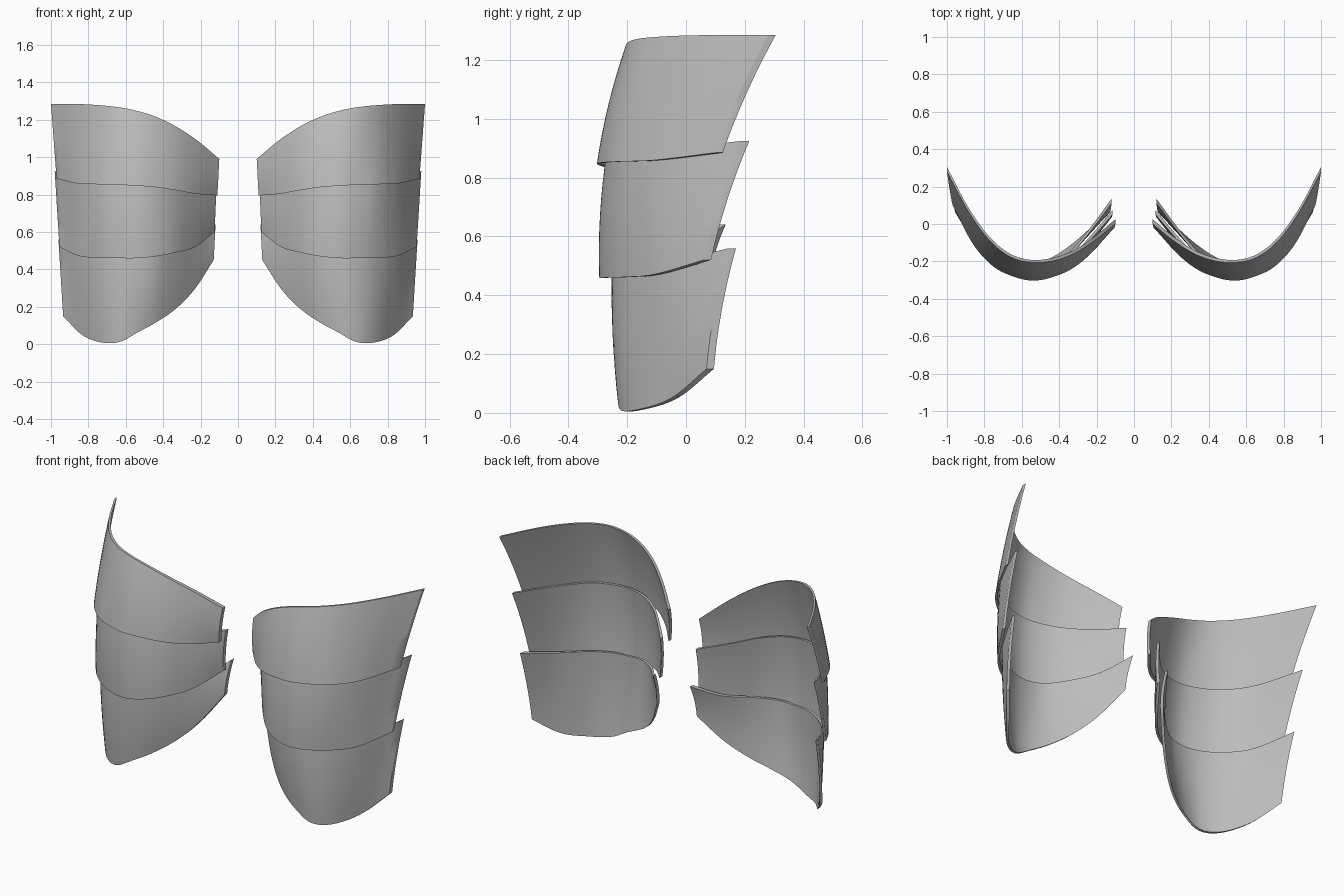
import bpy
import bmesh

default_cube = bpy.data.objects.get("Cube")
if default_cube:
    bpy.data.objects.remove(default_cube, do_unlink=True)

# Plain grey metal
steel = bpy.data.materials.new("grey_steel")
steel.use_nodes = True
colour = (0.5, 0.5, 0.5, 1)
steel.diffuse_color = colour
steel.node_tree.nodes["Principled BSDF"].inputs["Base Color"].default_value = colour

OVERLAP = 0.04


def spline(values, u):
    """Smooth curve through evenly spaced values, u running from 0 to 1."""
    last = len(values) - 1
    i = min(int(u * last), last - 1)
    t = u * last - i
    b, c = values[i], values[i + 1]
    a = values[i - 1] if i > 0 else 2 * b - c
    d = values[i + 2] if i + 2 <= last else 2 * c - b
    return b + t * ((c - a) + t * ((2 * a - 5 * b + 4 * c - d)
                                   + t * (3 * (b - c) + d - a))) / 2


# Rim heights, from the inner end to the outer end
crown = [.99, 1.085, 1.16, 1.215, 1.25, 1.27, 1.28, 1.285, 1.285]
upper_seam = [.795, .803, .822, .838, .847, .852, .855, .86, .885]
lower_seam = [.6, .52, .49, .47, .46, .46, .462, .472, .52]
hem = [.45, .295, .19, .12, .065, .012, .01, .05, .15]


def tucked(seam):
    """Top rim of a plate that slides under the one above."""
    return [z + OVERLAP for z in seam]


# Each plate has a top and a bottom rim: (inner x, outer x), depths, heights
plates = {
    "upper_plate": (
        ((.1, 1), [0, -.09, -.16, -.198, -.205, -.175, -.085, .07, .28], crown),
        ((.11, .97), [-.02, -.145, -.235, -.283, -.303, -.28, -.225, -.105, .1],
         upper_seam)),
    "middle_plate": (
        ((.115, .98), [.05, -.075, -.185, -.25, -.27, -.25, -.19, -.05, .19],
         tucked(upper_seam)),
        ((.125, .955), [.04, -.1, -.215, -.275, -.295, -.27, -.21, -.105, .06],
         lower_seam)),
    "lower_plate": (
        ((.12, .96), [.11, -.03, -.155, -.235, -.252, -.235, -.175, -.06, .145],
         tucked(lower_seam)),
        ((.13, .935), [.06, -.04, -.125, -.19, -.225, -.225, -.17, -.05, .07],
         hem)),
}


def rim_point(rim, u):
    (inner, outer), depths, heights = rim
    return inner + (outer - inner) * u, spline(depths, u), spline(heights, u)


def build_plate(name, top, bottom, side):
    # Thin flat slab in unit space, bent into shape between its two rims
    bm = bmesh.new()
    bmesh.ops.create_grid(bm, x_segments=40, y_segments=8, size=1)
    bmesh.ops.solidify(bm, geom=bm.faces[:], thickness=1)
    for vert in bm.verts:
        u = min(max((vert.co.x + 1) / 2, 0), 1)
        v = min(max((vert.co.y + 1) / 2, 0), 1)
        back = abs(vert.co.z)
        x, y, z = (low + (high - low) * v for low, high
                   in zip(rim_point(bottom, u), rim_point(top, u)))
        y -= 0.04 * v * (1 - v)                            # slight belly
        y += back * (0.013 + 0.012 * abs(2 * u - 1))       # thickness
        vert.co = (side * x, y, max(z, 0))
    bmesh.ops.recalc_face_normals(bm, faces=bm.faces[:])
    mesh = bpy.data.meshes.new(name)
    bm.to_mesh(mesh)
    bm.free()
    mesh.materials.append(steel)
    obj = bpy.data.objects.new(name, mesh)
    bpy.context.collection.objects.link(obj)
    return obj


# Mirrored left and right stacks of three plates
bpy.ops.object.select_all(action="DESELECT")
for side_name, side in (("left", 1), ("right", -1)):
    for plate_name, (top, bottom) in plates.items():
        plate = build_plate(f"{side_name}_{plate_name}", top, bottom, side)
        plate.select_set(True)
        bpy.context.view_layer.objects.active = plate

bpy.ops.object.shade_smooth_by_angle()
